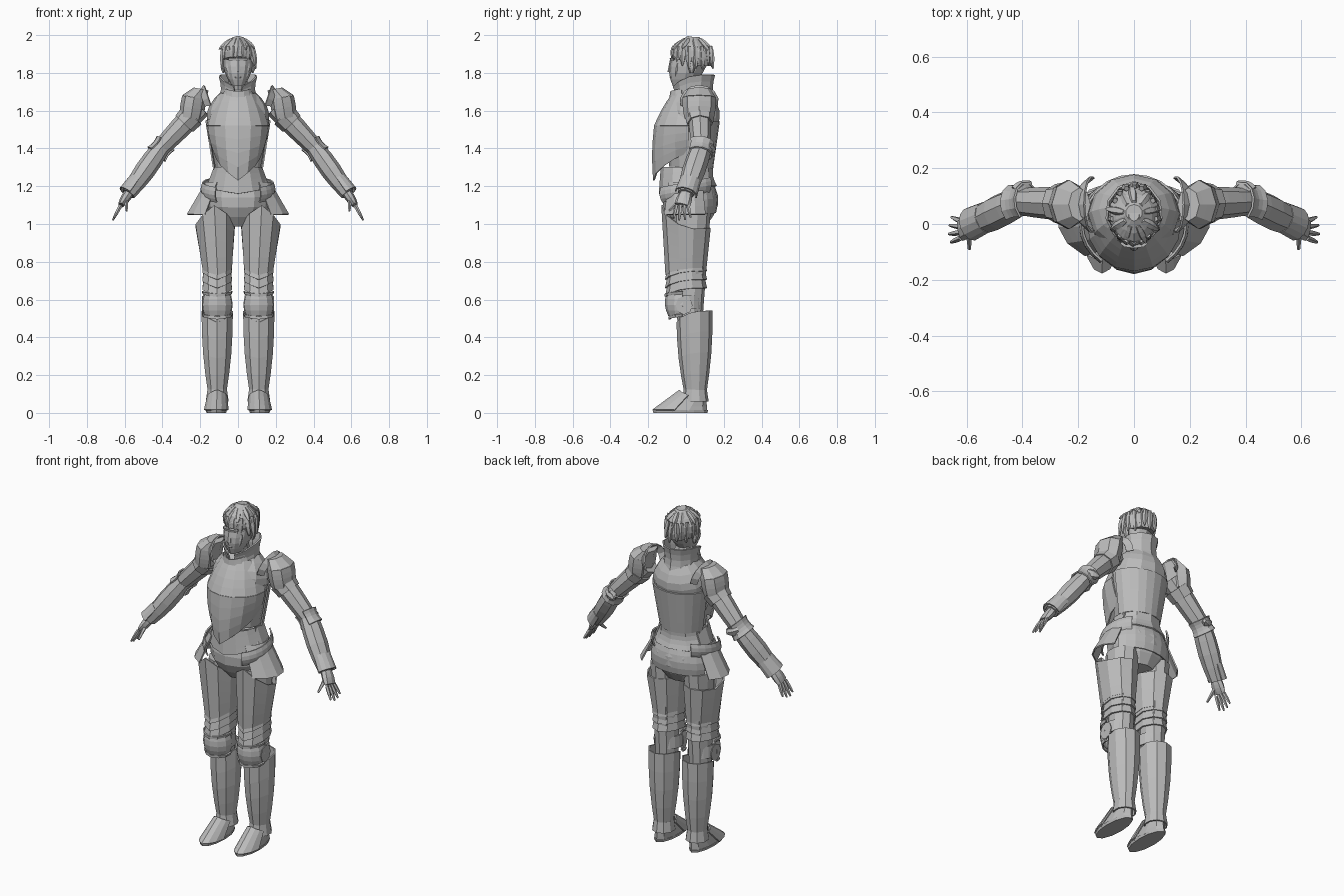
import bpy
import bmesh
import random
from math import sin, cos, radians, pi
from mathutils import Vector

random.seed(4)
old_cube = bpy.data.objects.get("Cube")
if old_cube:
    bpy.data.objects.remove(old_cube)

steel = bpy.data.materials.new("steel_grey")
steel.use_nodes = True
steel.diffuse_color = (0.5, 0.5, 0.5, 1)
steel.node_tree.nodes["Principled BSDF"].inputs["Base Color"].default_value = steel.diffuse_color

STEPS = 4
VERTICAL = Vector((0, 0, 1))


def at(x, y, z):
    return Vector((x, y, z))


def shell(name, start, end, base, tip, bulge=0, sides=10, span=None,
          lift=(0, 0), up=None, hollow=False, mirror=False):
    """Tapered tube from start to end; base and tip are (side, front) radii.
    Bulge swells the middle, lift raises the front of each end, and a span
    in degrees measured from the front leaves an open curved plate."""
    up = (up or end - start).normalized()
    right = Vector((up.z, 0, -up.x)).normalized()
    front = right.cross(up)
    first, last = map(radians, span or (0, 360))
    count = sides + 1 if span else sides
    bm = bmesh.new()
    rows = []
    for step in range(STEPS + 1):
        t = step / STEPS
        centre = start.lerp(end, t)
        radius = Vector(base).lerp(Vector(tip), t)
        swell = bulge * sin(pi * t)
        rise = lift[0] + (lift[1] - lift[0]) * t
        row = []
        for i in range(count):
            angle = first + (last - first) * i / sides
            turn = abs((angle + pi) % (2 * pi) - pi)
            peak = rise * max(0, 1 - turn / (pi / 2))
            offset = right * (radius.x + swell) * sin(angle) + front * (radius.y + swell) * cos(angle)
            row.append(bm.verts.new(centre + offset + up * peak))
        rows.append(row)
    for low, high in zip(rows, rows[1:]):
        for i in range(sides):
            j = (i + 1) % count
            bm.faces.new((low[i], low[j], high[j], high[i]))
    hollow = hollow or span is not None
    if not hollow:
        bm.faces.new(rows[0])
        bm.faces.new(rows[-1])
    bmesh.ops.recalc_face_normals(bm, faces=bm.faces)
    mesh = bpy.data.meshes.new(name)
    bm.to_mesh(mesh)
    bm.free()
    mesh.materials.append(steel)
    obj = bpy.data.objects.new(name, mesh)
    bpy.context.collection.objects.link(obj)
    if hollow:
        sheet = obj.modifiers.new("thickness", "SOLIDIFY")
        sheet.thickness = 0.008
        sheet.offset = 0
    if mirror:
        obj.modifiers.new("mirror", "MIRROR")


def pair(name, start, end, base, tip, **options):
    shell(name, start, end, base, tip, mirror=True, **options)


# Joints of the body, with the limbs given on the left side
seat, hip_line, waist = at(0, .03, .99), at(0, .02, 1.2), at(0, .02, 1.3)
chest, throat = at(0, .03, 1.55), at(0, .06, 1.7)
chin, brow, crown = at(0, -.02, 1.73), at(0, .02, 1.87), at(0, .04, 1.99)
shoulder, elbow = at(.2, .07, 1.62), at(.41, .08, 1.4)
wrist, knuckles = at(.58, 0, 1.16), at(.62, -.02, 1.1)
hip, knee, ankle = at(.12, 0, .98), at(.11, 0, .55), at(.11, .05, .1)
calf = at(.11, .045, .54)

# Torso, belly and hips
shell("torso", waist, chest, base=(.12, .11), tip=(.165, .14), sides=12)
shell("upper_torso", chest, throat, base=(.165, .14), tip=(.09, .08), bulge=.025, sides=12)
shell("back_plate", waist, chest, base=(.13, .12), tip=(.17, .145), span=(95, 265))
shell("breastplate", at(0, 0, 1.38), at(0, 0, 1.52), base=(.12, .17), tip=(.165, .165),
      bulge=.008, lift=(-.15, 0), span=(-95, 95), sides=8)
shell("upper_breastplate", at(0, 0, 1.52), at(0, .02, 1.69), base=(.165, .165), tip=(.09, .09),
      bulge=.007, span=(-95, 95), sides=8, up=VERTICAL)
shell("belly_plate", hip_line, waist, base=(.165, .16), tip=(.125, .15),
      lift=(-.04, 0), span=(-110, 110), sides=8)
shell("waist_belt", hip_line, waist, base=(.17, .14), tip=(.13, .12), bulge=-.01, hollow=True)
shell("hips", seat, hip_line, base=(.09, .08), tip=(.165, .13), bulge=.04, sides=12)
shell("back_skirt", at(0, .03, 1.05), hip_line, base=(.18, .125), tip=(.16, .125), bulge=.015,
      span=(110, 250), sides=8)

# Hip guards
pair("hip_tasset", at(0, .01, 1.05), at(0, .01, 1.22), base=(.27, .16), tip=(.17, .13),
     span=(40, 125), sides=4, up=VERTICAL)
pair("hip_wing", at(0, 0, 1.14), at(0, 0, 1.22), base=(.18, .16), tip=(.185, .17), bulge=.012,
     span=(38, 140), sides=8, up=at(0, -.2, 1))

# Collar and neck
shell("collar", at(0, .04, 1.65), at(0, .04, 1.79), base=(.1, .11), tip=(.1, .11), bulge=-.012,
      lift=(0, -.07), span=(12, 348))
shell("gorget", at(0, .01, 1.64), at(0, .01, 1.72), base=(.1, .1), tip=(.07, .09),
      lift=(-.02, -.02), span=(-70, 70), sides=6)
shell("neck", throat.lerp(waist, .2), chin.lerp(brow, .5), base=(.055, .055), tip=(.05, .05), sides=8)

# Head and face
shell("face", chin, brow, base=(.032, .05), tip=(.078, .1), bulge=.014, sides=12, up=VERTICAL)
shell("skull", brow, crown, base=(.078, .1), tip=(.02, .03), bulge=.03, sides=12)
shell("nose", at(0, -.082, 1.805), at(0, -.078, 1.87), base=(.016, .016), tip=(.007, .007), sides=6)
shell("brow_ridge", at(0, -.07, 1.865), at(0, -.07, 1.88), base=(.05, .012), tip=(.05, .017), sides=8)
shell("lips", at(0, -.073, 1.766), at(0, -.073, 1.79), base=(.012, .006), tip=(.012, .006),
      bulge=.008, sides=8)
pair("ear", at(.077, .03, 1.8), at(.082, .03, 1.86), base=(.006, .01), tip=(.006, .01),
     bulge=.008, sides=6)
pair("cheek", at(.038, -.05, 1.78), at(.05, -.042, 1.85), base=(.012, .01), tip=(.012, .01),
     bulge=.006, sides=6)

# Hair cap with two tiers of overlapping locks, swept lower over the left side
shell("hair_cap", at(0, .035, 1.84), crown, base=(.078, .1), tip=(.03, .03), bulge=.036,
      lift=(.07, 0))
for tier, count in enumerate((18, 9)):
    for i in range(count):
        angle = 2 * pi * (i + tier / 2) / count
        outward = at(sin(angle), -cos(angle) * 1.25, 0)
        fringe = .055 if cos(angle) > .3 and sin(angle) < .5 else 0
        root = at(0, .035, 1.94 + tier * .04) + outward * (.078 - tier * .045)
        end = at(0, .035, 1.83 + tier * .09 + fringe * (1 - tier)) + outward * .087
        end += at(random.uniform(-1, 1), 0, random.uniform(-1, 1)) * .015
        shell("hair_lock", end, root, base=(.004, .004), tip=(.01, .01), bulge=.009,
              sides=5, up=VERTICAL + outward * -.4)

# Shoulders
pauldron_rim = at(.232, .07, 1.67)
pair("pauldron", at(.25, .07, 1.56), pauldron_rim, base=(.06, .078), tip=(.064, .088), bulge=.004,
     sides=8)
pair("pauldron_top", pauldron_rim, at(.195, .07, 1.715), base=(.064, .088), tip=(.04, .06), sides=8,
     up=at(-.2, 0, 1))
pair("shoulder_lame", elbow.lerp(shoulder, .6), elbow.lerp(shoulder, .8), base=(.06, .065),
     tip=(.065, .075), sides=8, hollow=True)
pair("shoulder_flange", at(.18, .07, 1.64), at(.15, .07, 1.65), base=(.07, .075), tip=(.088, .1),
     span=(-15, 195), sides=8)

# Arms
pair("upper_arm", elbow, shoulder, base=(.046, .048), tip=(.06, .06), bulge=.004, sides=8)
pair("elbow_guard", elbow.lerp(wrist, .13), elbow.lerp(shoulder, .13), base=(.06, .07),
     tip=(.058, .07), bulge=-.008, span=(40, 290), sides=8)
pair("elbow_spur", at(.37, .15, 1.39), at(.42, .11, 1.41), base=(.01, .008), tip=(.03, .03),
     bulge=.01, sides=6)
pair("forearm", wrist, elbow, base=(.038, .045), tip=(.048, .055), bulge=.012, sides=8)
pair("gauntlet_cuff", wrist, wrist.lerp(elbow, .3), base=(.053, .058),
     tip=(.046, .053), span=(0, 200), sides=8)

# Hands
pair("palm", knuckles, wrist, base=(.016, .042), tip=(.026, .034), bulge=.004, sides=8)
for i, reach in enumerate((.85, 1, .95, .8)):
    side = i - 1.5
    root = knuckles + at(0, side * .02, 0)
    end = root + at(.043, side * .012, -.08) * reach
    pair("finger", end, root, base=(.005, .005), tip=(.01, .01), bulge=.002, sides=5)
pair("thumb", at(.59, -.09, 1.07), wrist.lerp(knuckles, .3), base=(.006, .006), tip=(.014, .015), sides=5)

# Thighs, with three overlapping bands above each knee
pair("inner_leg", at(.11, .02, .46), at(.11, .03, 1.06), base=(.06, .065), tip=(.08, .1))
pair("thigh_plate", at(.11, 0, .77), hip, base=(.078, .105), tip=(.105, .127), lift=(-.04, .12), hollow=True)
for i in range(3):
    low = knee + VERTICAL * (.11 + i * .045)
    pair("knee_lame", low, low + VERTICAL * .06, base=(.079, .108), tip=(.07, .094),
         lift=(-.045, -.045), hollow=True)

# Knees: domed cap between two flared rims
cup = knee - at(0, .03, 0)
pair("knee_cap", cup - VERTICAL * .035, cup + VERTICAL * .08, base=(.066, .06), tip=(.066, .07),
     bulge=.013, span=(-100, 100), sides=6)
for level, depth in ((.08, .08), (-.04, .058)):
    rim = cup + VERTICAL * level
    pair("knee_rim", rim, rim + VERTICAL * .015, base=(.074, depth), tip=(.08, depth),
         lift=(-.015, -.015), span=(-100, 100), sides=6)
pair("knee_fan", at(.17, -.01, .57), at(.19, -.01, .57), base=(.04, .035), tip=(.05, .045), sides=8)
pair("knee_back_band", knee, knee + VERTICAL * .07, base=(.076, .083), tip=(.072, .08), span=(80, 280))

# Shins
pair("shin_plate", ankle, calf, base=(.046, .054), tip=(.083, .092), bulge=.01, lift=(0, -.06),
     hollow=True)
pair("ankle_band", ankle - VERTICAL * .04, ankle + VERTICAL * .02, base=(.06, .066), tip=(.05, .057),
     lift=(0, .02), hollow=True)

# Feet
pair("sole", at(.115, -.03, 0), at(.115, -.03, .015), base=(.052, .143), tip=(.056, .147), sides=12)
pair("shoe", at(.115, -.03, .01), ankle, base=(.054, .143), tip=(.045, .055), up=VERTICAL)
pair("toe_plate", at(.115, -.02, .015), at(.11, .03, .09), base=(.064, .155), tip=(.05, .062),
     lift=(0, .03), span=(-75, 75), sides=6, up=VERTICAL)
